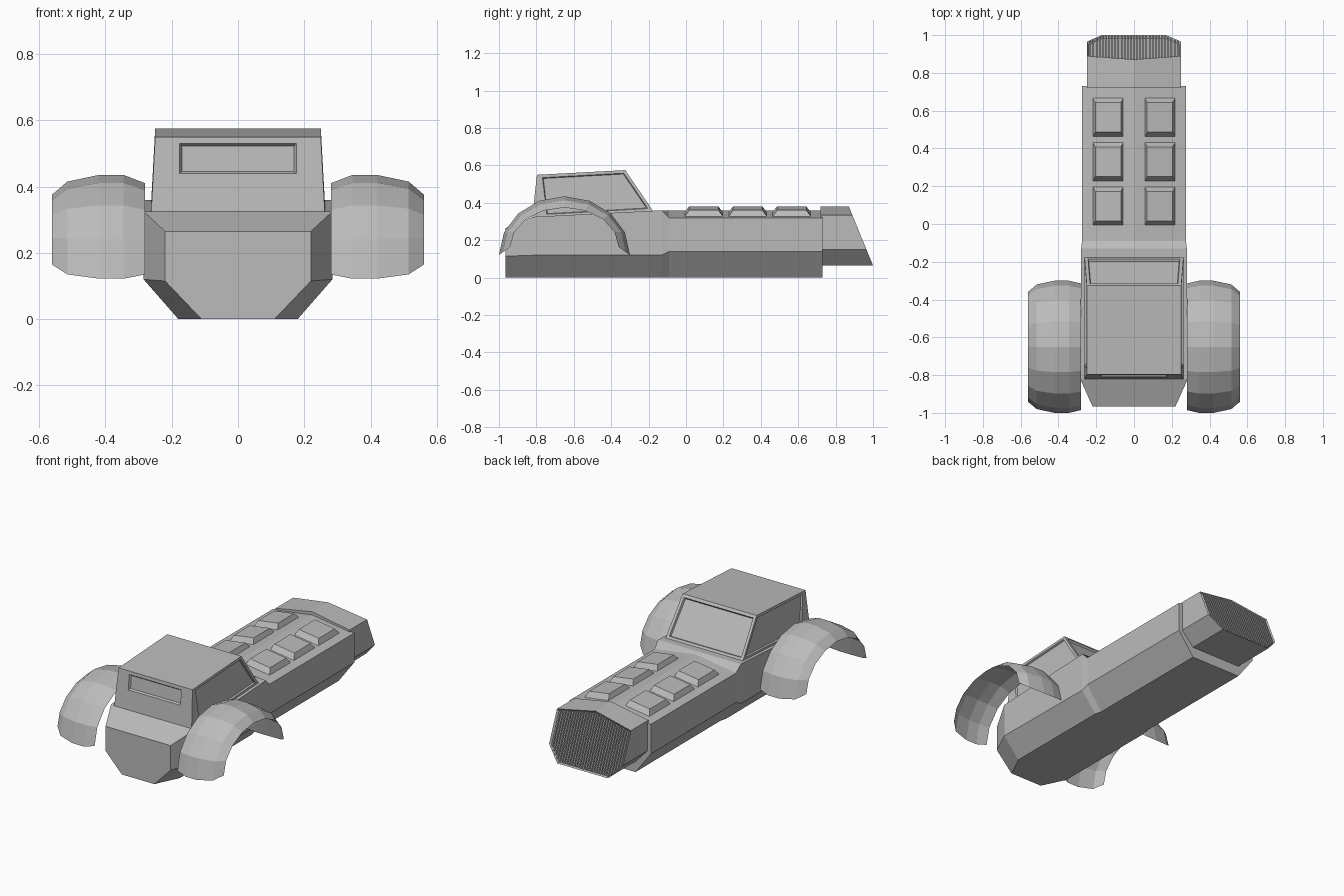
import bpy, bmesh, math
from mathutils import Vector

cube = bpy.data.objects.get("Cube")
if cube:
    bpy.data.objects.remove(cube, do_unlink=True)

grey = bpy.data.materials.new("plain_grey")
grey.use_nodes = True
COLOUR = (0.5, 0.5, 0.5, 1)
grey.diffuse_color = COLOUR
grey.node_tree.nodes["Principled BSDF"].inputs["Base Color"].default_value = COLOUR


def loft(bm, rings, closed=True):
    """Skin a row of point rings; closed rings also get end caps."""
    rows = [[bm.verts.new(p) for p in ring] for ring in rings]
    n = len(rows[0])
    for a, b in zip(rows, rows[1:]):
        for i in range(n if closed else n - 1):
            j = (i + 1) % n
            bm.faces.new((a[i], a[j], b[j], b[i]))
    if closed:
        bm.faces.new(rows[0][::-1])
        bm.faces.new(rows[-1])


def finish(bm, name):
    bmesh.ops.recalc_face_normals(bm, faces=bm.faces)
    mesh = bpy.data.meshes.new(name)
    bm.to_mesh(mesh)
    bm.free()
    mesh.materials.append(grey)
    ob = bpy.data.objects.new(name, mesh)
    bpy.context.collection.objects.link(ob)
    return ob


def facing(bm, direction):
    bm.normal_update()
    return max(bm.faces, key=lambda f: f.normal.dot(Vector(direction)))


def inset(bm, face, thickness, depth=0):
    bmesh.ops.inset_individual(bm, faces=[face], thickness=thickness, depth=depth,
                               use_even_offset=True)


def section(bottom, side, z0, z1, z2, ridge):
    """Symmetric outline: floor, lower chamfer, wall, crowned top."""
    return [(bottom, z0), (side, z1), (side, z2), (0, ridge),
            (-side, z2), (-side, z1), (-bottom, z0)]


# Hull: tapered tail, cab deck, then a crowned hood
bm = bmesh.new()
hull = [(-0.965, section(0.11, 0.22, 0, 0.115, 0.265, 0.265)),
        (-0.82, section(0.18, 0.285, 0, 0.12, 0.325, 0.325)),
        (-0.13, section(0.18, 0.28, 0, 0.12, 0.36, 0.36)),
        (-0.09, section(0.17, 0.275, 0, 0.14, 0.32, 0.36)),
        (0.73, section(0.17, 0.275, 0, 0.14, 0.32, 0.36))]
loft(bm, [[(x, y, z) for x, z in pts] for y, pts in hull])
finish(bm, "hull")


# Nose with a raked, recessed front
def rake(z):
    return 1.0 - (z - 0.065) * 0.41


bm = bmesh.new()
outline = section(0.17, 0.25, 0.065, 0.15, 0.335, 0.38)
loft(bm, [[(x, 0.72, z) for x, z in outline], [(x, rake(z), z) for x, z in outline]])
bmesh.ops.recalc_face_normals(bm, faces=bm.faces)
inset(bm, facing(bm, (0, 1, 0.4)), 0.01, -0.014)
finish(bm, "nose")

# Upright grille slats trimmed to the nose outline
bm = bmesh.new()
COUNT = 29
for i in range(COUNT):
    x = -0.231 + 0.462 * i / (COUNT - 1)
    low = 0.073 + max(0, abs(x) - 0.17) * 1.06
    high = 0.372 - abs(x) * 0.18
    loft(bm, [[(x + dx, rake(z) + dy, z) for dx, dy in
               ((-0.004, -0.016), (0.004, -0.016), (0.004, -0.002), (-0.004, -0.002))]
              for z in (low, high)])
finish(bm, "grille_slats")

# Hood vents: bevelled pads sitting on the crowned hood
bm = bmesh.new()
for side in (-1, 1):
    for y in (0.095, 0.33, 0.565):
        def pad(x0, x1, half, lift):
            return [(side * x, y + h, 0.36 - 0.145 * x + lift)
                    for x, h in ((x0, -half), (x1, -half), (x1, half), (x0, half))]
        loft(bm, [pad(0.055, 0.22, 0.105, -0.005), pad(0.07, 0.205, 0.078, 0.031)])
finish(bm, "hood_vents")

# Cab with recessed windows
bm = bmesh.new()
loft(bm, [[(-0.262, -0.822, 0.322), (0.262, -0.822, 0.322),
           (0.262, -0.175, 0.355), (-0.262, -0.175, 0.355)],
          [(-0.25, -0.797, 0.55), (0.25, -0.797, 0.55),
           (0.25, -0.325, 0.575), (-0.25, -0.325, 0.575)]])
bmesh.ops.recalc_face_normals(bm, faces=bm.faces)
windscreen = facing(bm, (0, 1, 0.5))
inset(bm, windscreen, 0.018)
inset(bm, windscreen, 0.004, -0.012)
for side in (-1, 1):
    window = facing(bm, (side, 0, 0))
    inset(bm, window, 0.016)
    for v in window.verts:
        if v.co.y < -0.6:
            v.co.y += 0.06 if v.co.z < 0.45 else 0.015
    inset(bm, window, 0.004, -0.01)
rear = facing(bm, (0, -1, 0))
inset(bm, rear, 0.02)
for v in rear.verts:
    z = 0.44 if v.co.z < 0.45 else 0.53
    v.co = (math.copysign(0.176, v.co.x), -0.822 + (z - 0.322) * 0.11, z)
inset(bm, rear, 0.007, -0.012)
finish(bm, "cab")

# Wheel arches: faceted open shells, (x, half length, base z, top z) across the width
ARCH = [(0.28, 0.335, 0.135, 0.41), (0.345, 0.35, 0.122, 0.435),
        (0.42, 0.35, 0.122, 0.435), (0.515, 0.33, 0.135, 0.415),
        (0.562, 0.29, 0.165, 0.375)]
STEPS = 8
for side, name in ((1, "left_fender"), (-1, "right_fender")):
    bm = bmesh.new()
    loft(bm, [[(side * x, -0.65 - w * math.cos(math.pi * i / STEPS),
                base + (top - base) * math.sin(math.pi * i / STEPS))
               for i in range(STEPS + 1)] for x, w, base, top in ARCH], closed=False)
    bmesh.ops.recalc_face_normals(bm, faces=bm.faces)
    # open shells face outward, away from the wheel space
    if facing(bm, (0, 0, 1)).calc_center_median().z < 0.3:
        bmesh.ops.reverse_faces(bm, faces=bm.faces)
    mesh_ob = finish(bm, name)
    if sum(p.normal.z for p in mesh_ob.data.polygons) < 0:
        mesh_ob.data.flip_normals()
